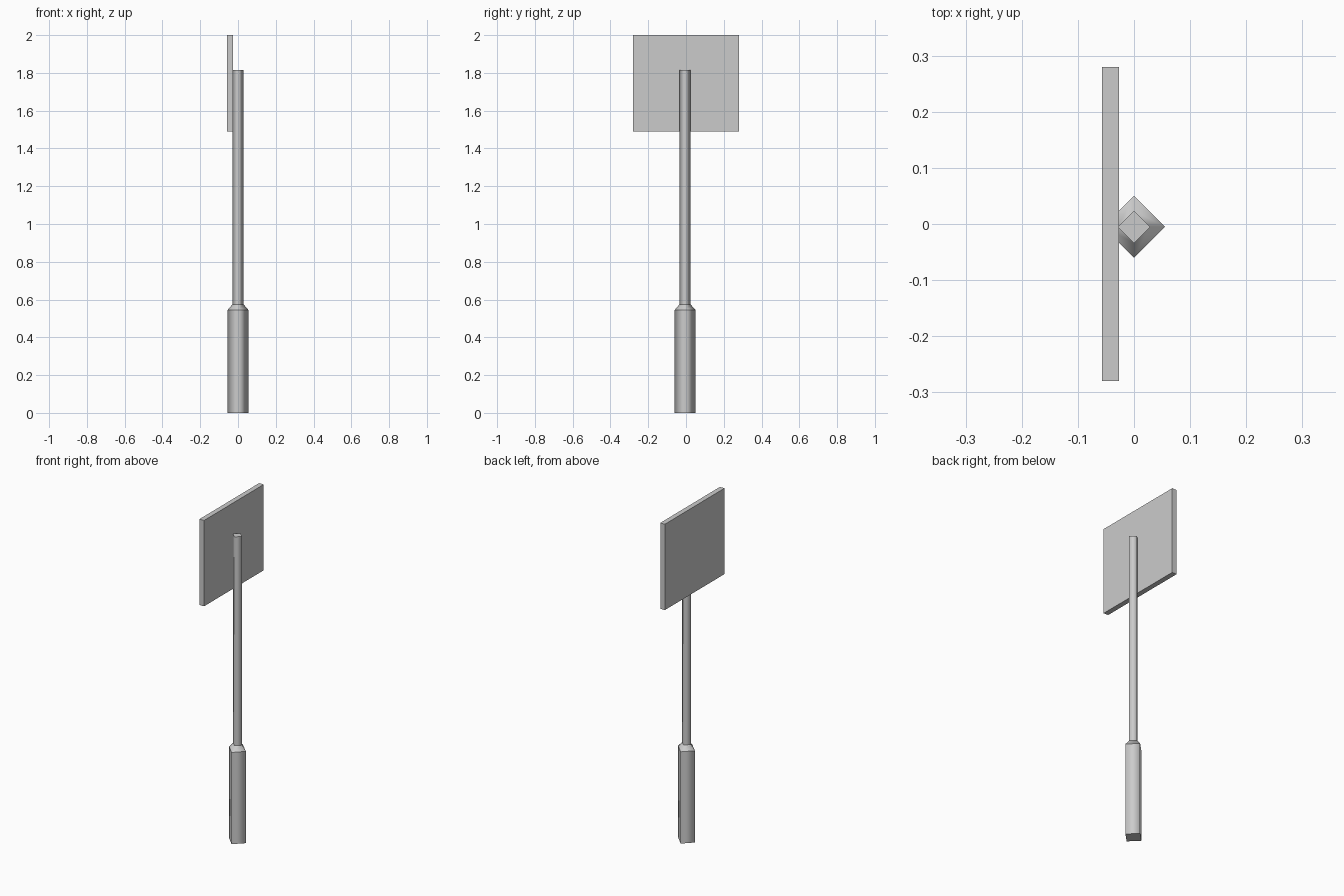
import bpy, bmesh, math

if "Cube" in bpy.data.objects:
    bpy.data.objects.remove(bpy.data.objects["Cube"], do_unlink=True)

grey = bpy.data.materials.new("plain grey")
grey.use_nodes = True
colour = (0.6, 0.6, 0.6, 1)
grey.diffuse_color = colour
grey.node_tree.nodes["Principled BSDF"].inputs["Base Color"].default_value = colour


def add_object(name, bm, location):
    bmesh.ops.recalc_face_normals(bm, faces=bm.faces)
    mesh = bpy.data.meshes.new(name)
    bm.to_mesh(mesh)
    bm.free()
    mesh.materials.append(grey)
    obj = bpy.data.objects.new(name, mesh)
    obj.location = location
    bpy.context.collection.objects.link(obj)


# Four-sided post: stepped profile with smooth sides, crisp rings and flat ends
SIDES = 4
profile = [(0.055, 0), (0.055, 0.545), (0.029, 0.575), (0.029, 1.815)]
bm = bmesh.new()
rings = []
for radius, z in profile:
    angles = [math.tau * i / SIDES for i in range(SIDES)]
    rings.append([bm.verts.new((radius * math.cos(a), radius * math.sin(a), z)) for a in angles])
for low, high in zip(rings, rings[1:]):
    for i in range(SIDES):
        j = (i + 1) % SIDES
        face = bm.faces.new((low[i], low[j], high[j], high[i]))
        face.smooth = True
for ring in (rings[0], rings[-1]):
    bmesh.ops.poke(bm, faces=[bm.faces.new(ring)])
for edge in bm.edges:
    a, b = edge.verts
    edge.smooth = abs(a.co.z - b.co.z) > 0.001
add_object("post", bm, (0, -0.005, 0))

# Flat sign board on the right side of the post
bm = bmesh.new()
bmesh.ops.create_cube(bm, size=1)
bmesh.ops.scale(bm, vec=(0.03, 0.56, 0.51), verts=bm.verts)
add_object("sign_board", bm, (-0.042, 0, 1.745))
